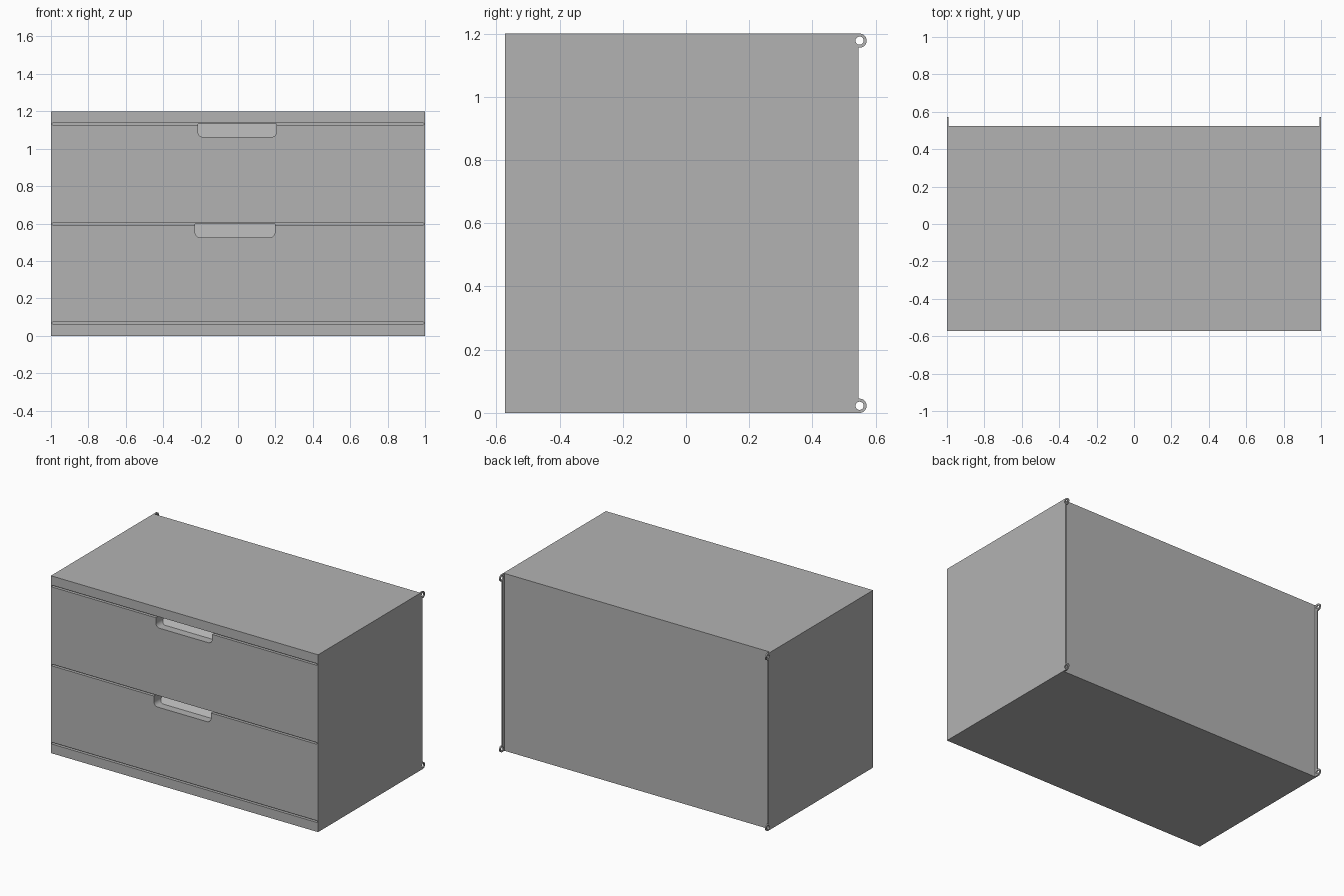
import bpy, bmesh, math
from mathutils import Vector

cube = bpy.data.objects.get("Cube")
if cube:
    bpy.data.objects.remove(cube, do_unlink=True)

FRONT, BACK = -0.572, 0.525   # front face and recessed back face
HEIGHT = 1.2
SIDE = 0.009                  # thickness of the rear side flanges
RING_Y, RING_R, HOLE_R = 0.549, 0.0225, 0.013

grey = bpy.data.materials.new("cabinet grey")
grey.use_nodes = True
COLOUR = (0.45, 0.45, 0.45, 1)
grey.diffuse_color = COLOUR
grey.node_tree.nodes["Principled BSDF"].inputs["Base Color"].default_value = COLOUR


def arc(cx, cy, r, start, end, steps=10):
    """Points on an arc, angles in degrees."""
    return [(cx + r * math.cos(math.radians(start + (end - start) * i / steps)),
             cy + r * math.sin(math.radians(start + (end - start) * i / steps)))
            for i in range(steps + 1)]


def prism(name, points, axis, start, end, slope_from=None):
    """Extrude a profile along x (profile y,z) or y (profile x,z)."""
    bm = bmesh.new()

    def place(p, t):
        return Vector((t, p[0], p[1])) if axis == "x" else Vector((p[0], t, p[1]))

    near = [bm.verts.new(place(p, start)) for p in points]
    far = []
    for p in points:
        t = end if slope_from is None else end + (p[1] - slope_from)
        far.append(bm.verts.new(place(p, t)))
    bm.faces.new(near)
    bm.faces.new(far[::-1])
    n = len(points)
    for i in range(n):
        j = (i + 1) % n
        bm.faces.new((near[j], near[i], far[i], far[j]))
    bmesh.ops.recalc_face_normals(bm, faces=bm.faces[:])
    mesh = bpy.data.meshes.new(name)
    bm.to_mesh(mesh)
    bm.free()
    mesh.materials.append(grey)
    obj = bpy.data.objects.new(name, mesh)
    bpy.context.collection.objects.link(obj)
    return obj


def cut(target, cutter):
    """Subtract the cutter from the target and discard it."""
    cutter.hide_render = True
    mod = target.modifiers.new("cut", "BOOLEAN")
    mod.operation = "DIFFERENCE"
    mod.solver = "EXACT"
    mod.object = cutter
    bpy.ops.object.select_all(action="DESELECT")
    bpy.context.view_layer.objects.active = target
    target.select_set(True)
    bpy.ops.object.modifier_apply(modifier=mod.name)
    bpy.data.objects.remove(cutter, do_unlink=True)


def smooth(obj):
    bpy.ops.object.select_all(action="DESELECT")
    bpy.context.view_layer.objects.active = obj
    obj.select_set(True)
    bpy.ops.object.shade_smooth_by_angle(angle=math.radians(30))


# Cabinet body
body = prism("cabinet_body", [(-1, 0), (1, 0), (1, HEIGHT), (-1, HEIGHT)],
             "y", FRONT, BACK)

# Long round-ended grooves that separate the drawer fronts
for z in (0.069, 0.598, 1.132):
    r = 0.006
    capsule = arc(0.988, z, r, -90, 90, 8) + arc(-0.988, z, r, 90, 270, 8)
    cut(body, prism("groove_cutter", capsule, "y", FRONT - 0.05, FRONT + 0.02))

# Finger pulls: rounded notches with a flat floor and a sloping back
for left, right, bottom, top in ((-0.215, 0.207, 1.062, 1.132),
                                 (-0.23, 0.198, 0.525, 0.598)):
    r = 0.03
    notch = ([(left, top)] + arc(left + r, bottom + r, r, 180, 270)
             + arc(right - r, bottom + r, r, 270, 360) + [(right, top)])
    cut(body, prism("pull_cutter", notch, "y", FRONT - 0.05, FRONT + 0.055, bottom))
smooth(body)

# Thin rear flanges with a pierced round lug at each end
lower = arc(RING_Y, RING_R, RING_R, -90, 100, 20)
upper = [(y, HEIGHT - z) for y, z in reversed(lower)]
outline = [(BACK, 0)] + lower + upper + [(BACK, HEIGHT)]
for name, x0, x1 in (("left_rear_flange", 1 - SIDE, 1),
                     ("right_rear_flange", -1, -1 + SIDE)):
    flange = prism(name, outline, "x", x0, x1)
    for z in (RING_R, HEIGHT - RING_R):
        hole = arc(RING_Y, z, HOLE_R, 0, 345, 23)
        cut(flange, prism("hole_cutter", hole, "x", x0 - 0.05, x1 + 0.05))
    smooth(flange)
